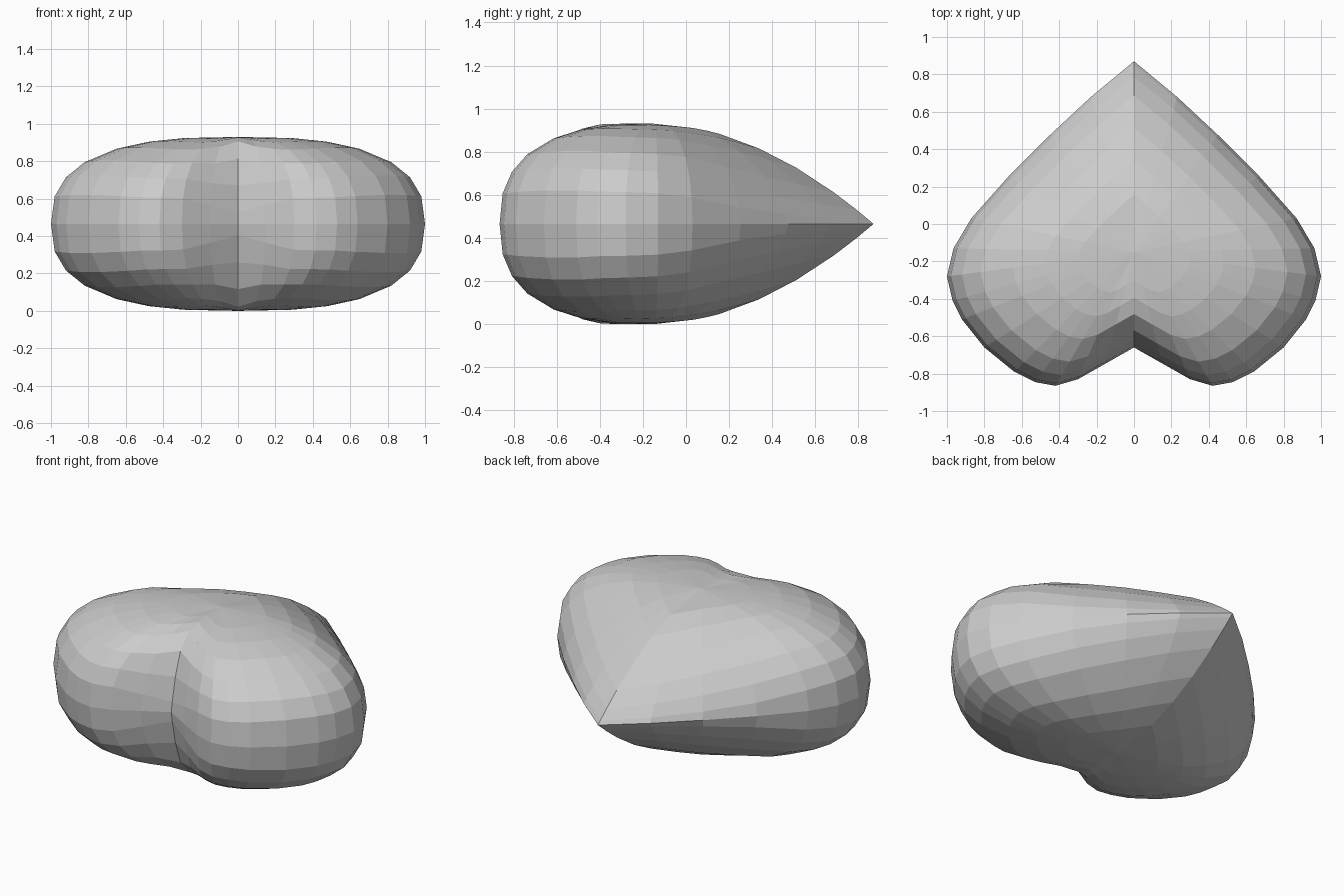
import bpy, bmesh

if "Cube" in bpy.data.objects:
    bpy.data.objects.remove(bpy.data.objects["Cube"])

CY, HALF = -0.15, 0.465   # crown position in y, half thickness

# Right half of the heart outline: x, y, then two numbers for its bulge curve
half = [
    (0.00, 0.87, 1.9, 1.00), (0.23, 0.68, 2.1, 0.88), (0.45, 0.475, 2.35, 0.75),
    (0.67, 0.255, 2.5, 0.60), (0.87, 0.03, 2.65, 0.45), (0.965, -0.13, 2.65, 0.40),
    (1.00, -0.28, 2.7, 0.39), (0.97, -0.41, 2.8, 0.39), (0.92, -0.51, 2.85, 0.38),
    (0.80, -0.66, 2.85, 0.38), (0.64, -0.79, 2.75, 0.39), (0.53, -0.845, 2.65, 0.40),
    (0.42, -0.865, 2.6, 0.40), (0.30, -0.83, 2.8, 0.42), (0.15, -0.745, 4.0, 0.60),
    (0.00, -0.66, 7.0, 1.00),
]
outline = half + [(-x, y, p, q) for x, y, p, q in half[-2:0:-1]]
scales = [0.3, 0.48, 0.65, 0.82, 0.92, 0.98]

bm = bmesh.new()


def ring(s, side):
    return [bm.verts.new((x * s, CY + (y - CY) * s,
                          HALF + side * HALF * max(0, 1 - s ** p) ** q))
            for x, y, p, q in outline]


# Shared seam, then a puffed cap above and below it
n = len(outline)
seam = ring(1, 1)
for side in (1, -1):
    rings = [ring(s, side) for s in scales] + [seam]
    crown = bm.verts.new((0, CY, HALF + side * HALF))
    for i in range(n):
        j = (i + 1) % n
        bm.faces.new((crown, rings[0][i], rings[0][j]))
        for a, b in zip(rings, rings[1:]):
            bm.faces.new((a[i], b[i], b[j], a[j]))
bmesh.ops.recalc_face_normals(bm, faces=bm.faces)

mesh = bpy.data.meshes.new("puffy_heart")
bm.to_mesh(mesh)
bm.free()
heart = bpy.data.objects.new("puffy_heart", mesh)
bpy.context.collection.objects.link(heart)
